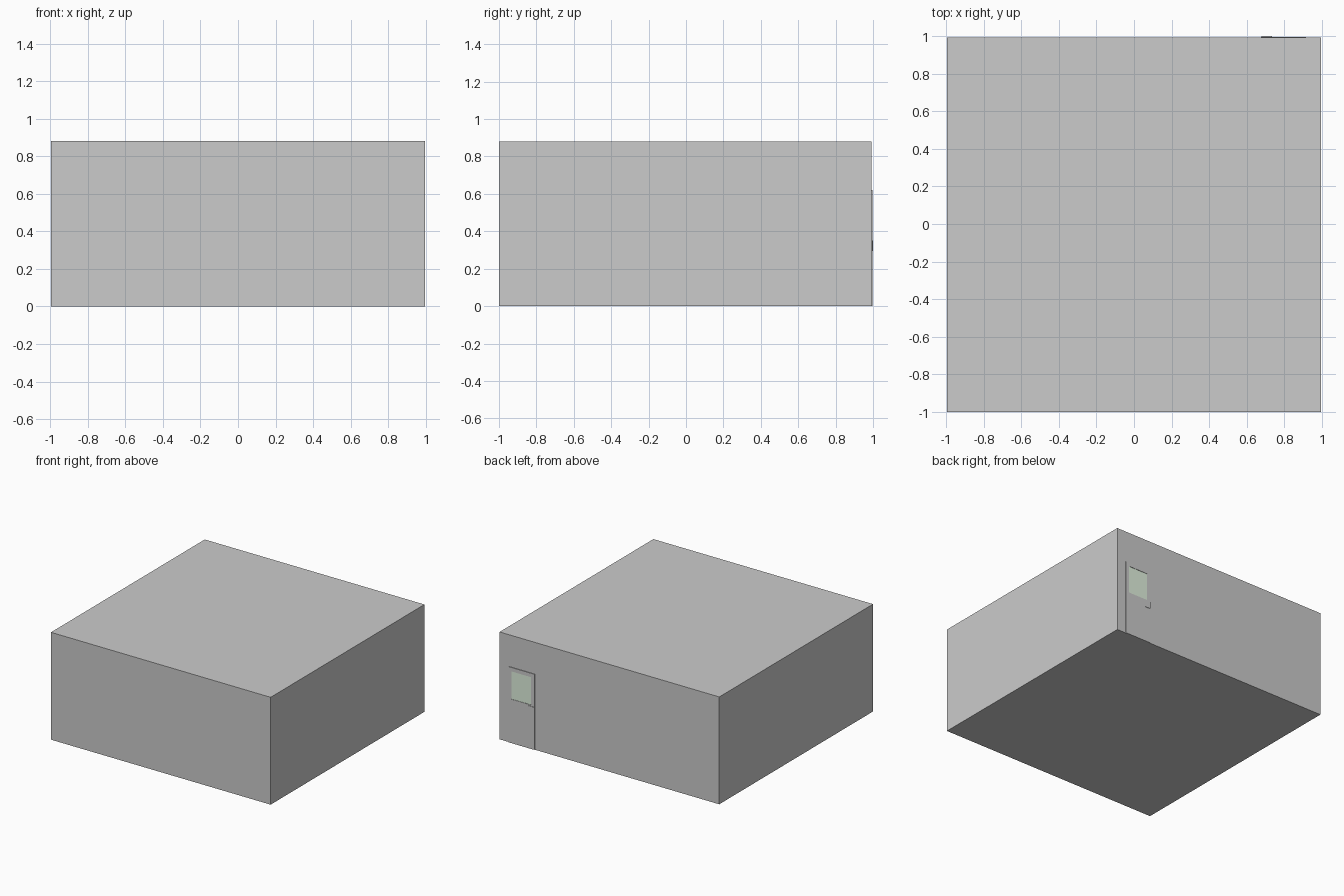
import bpy

if "Cube" in bpy.data.objects:
    bpy.data.objects.remove(bpy.data.objects["Cube"])

WALL_Y = 0.992          # back wall surface
DOOR_Y = 0.997          # outer face of the raised door
X0, X1, DOOR_TOP = 0.677, 0.915, 0.62
WX0, WX1, WZ0, WZ1 = 0.707, 0.885, 0.36, 0.588


def box(name, x0, x1, y0, y1, z0, z1):
    bpy.ops.mesh.primitive_cube_add(
        size=1, location=((x0 + x1) / 2, (y0 + y1) / 2, (z0 + z1) / 2))
    ob = bpy.context.object
    ob.name = name
    ob.scale = (x1 - x0, y1 - y0, z1 - z0)
    bpy.ops.object.transform_apply(location=False, rotation=False, scale=True)
    return ob


# Main block of the building
box("building_block", -0.996, 0.996, -1, WALL_Y, 0, 0.88)

# Slightly raised door with a window opening
door = box("door", X0, X1, WALL_Y - 0.02, DOOR_Y, 0, DOOR_TOP)
cutter = box("window_cutter", WX0, WX1, 0.95, 1.05, WZ0, WZ1)
cut = door.modifiers.new("window_opening", 'BOOLEAN')
cut.operation = 'DIFFERENCE'
cut.solver = 'EXACT'
cut.object = cutter
bpy.context.view_layer.objects.active = door
bpy.ops.object.modifier_apply(modifier=cut.name)
bpy.data.objects.remove(cutter, do_unlink=True)

# Pale green pane set just behind the door face
pane = box("door_window", WX0, WX1, WALL_Y - 0.01, WALL_Y + 0.002, WZ0, WZ1)
glass = bpy.data.materials.new("pale_green_glass")
glass.diffuse_color = (0.75, 0.88, 0.73, 1)
glass.use_nodes = True
glass.node_tree.nodes["Principled BSDF"].inputs["Base Color"].default_value = glass.diffuse_color
pane.data.materials.append(glass)

# Latch plate at the opening edge
box("door_latch", X0 + 0.002, 0.735, DOOR_Y - 0.003, 1.0, 0.295, 0.35)
